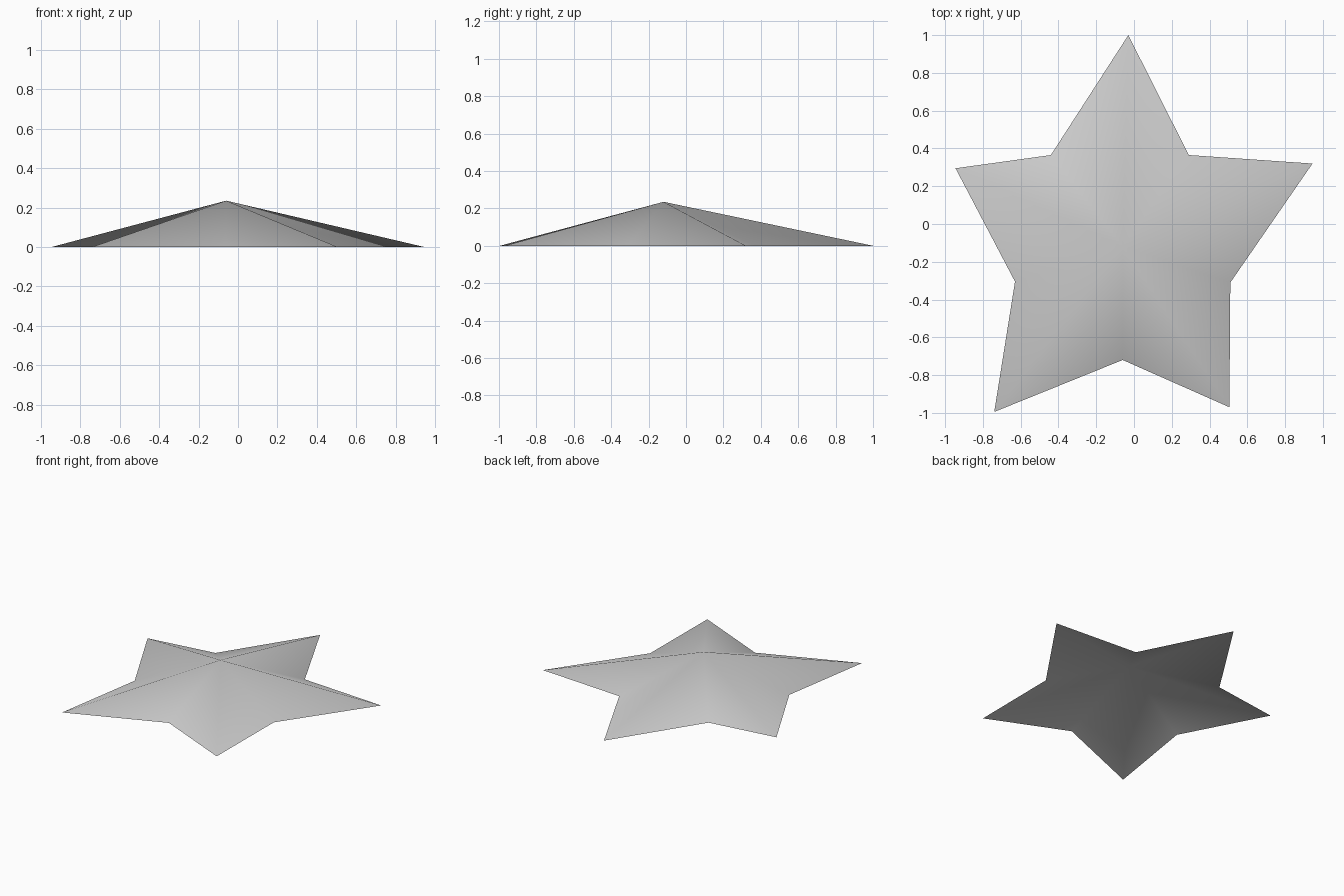
import bpy
import bmesh

cube = bpy.data.objects.get("Cube")
if cube:
    bpy.data.objects.remove(cube, do_unlink=True)


def make_material(name, colour):
    mat = bpy.data.materials.new(name)
    mat.use_nodes = True
    mat.diffuse_color = colour
    mat.node_tree.nodes["Principled BSDF"].inputs["Base Color"].default_value = colour
    return mat


# Star outline, counter-clockwise from the back tip: tips alternate with notches
outline = [(-0.03, 1.0), (-0.44, 0.365), (-0.945, 0.295), (-0.63, -0.305),
           (-0.74, -0.995), (-0.06, -0.72), (0.505, -0.97), (0.51, -0.31),
           (0.945, 0.32), (0.29, 0.365)]
apex_point = (-0.06, -0.12, 0.235)

# Open shell: a fan of faces from the raised centre to the outline
bm = bmesh.new()
apex = bm.verts.new(apex_point)
rim = [bm.verts.new((x, y, 0)) for x, y in outline]
for a, b in zip(rim, rim[1:] + rim[:1]):
    bm.faces.new((apex, a, b)).smooth = True

mesh = bpy.data.meshes.new("star_shell")
bm.to_mesh(mesh)
bm.free()
mesh.materials.append(make_material("light_grey", (0.6, 0.6, 0.6, 1)))
star = bpy.data.objects.new("star_shell", mesh)
bpy.context.collection.objects.link(star)
